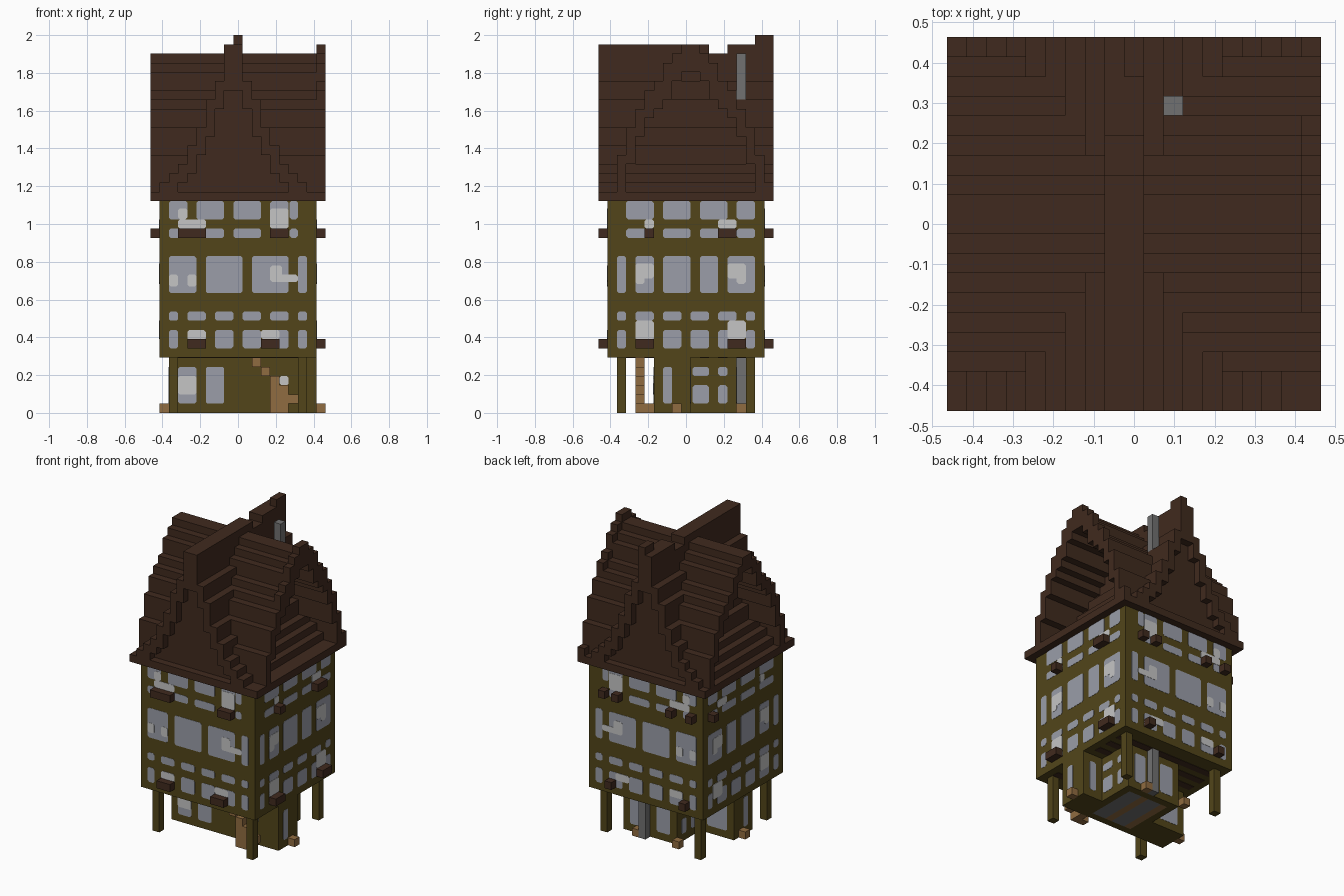
import bpy, bmesh
from mathutils import Vector

U = 2 / 41  # one block
cube = bpy.data.objects.get("Cube")
if cube:
    bpy.data.objects.remove(cube, do_unlink=True)


def material(name, r, g, b):
    m = bpy.data.materials.new(name)
    m.use_nodes = True
    m.diffuse_color = (r, g, b, 1)
    m.node_tree.nodes["Principled BSDF"].inputs["Base Color"].default_value = (r, g, b, 1)
    return m


OLIVE = material("olive timber", .085, .06, .01)
BROWN = material("dark roof wood", .051, .023, .013)
WOOD = material("light wood", .28, .15, .052)
GLASS = material("window glass", .325, .34, .395)
PALE = material("pale glass", .56, .56, .56)
STONE = material("grey stone", .165, .165, .165)


def world(x, y, z):
    return Vector(((x - 9.5) * U, (y - 9.5) * U, z * U))


def finish(name, bm, mat):
    bmesh.ops.recalc_face_normals(bm, faces=bm.faces)
    me = bpy.data.meshes.new(name)
    bm.to_mesh(me)
    bm.free()
    me.materials.append(mat)
    ob = bpy.data.objects.new(name, me)
    bpy.context.collection.objects.link(ob)


def prism(bm, base, offset):
    """Close a polygon and its shifted copy into a solid."""
    a = [bm.verts.new(p) for p in base]
    b = [bm.verts.new(p + offset) for p in base]
    bm.faces.new(a)
    bm.faces.new(b)
    for i in range(len(a)):
        j = (i + 1) % len(a)
        bm.faces.new((a[i], a[j], b[j], b[i]))


def blocks(name, mat, boxes):
    """Boxes as (x0, x1, y0, y1, z0, z1) in block units."""
    bm = bmesh.new()
    for x0, x1, y0, y1, z0, z1 in boxes:
        base = [world(x, y, z0) for x, y in ((x0, y0), (x1, y0), (x1, y1), (x0, y1))]
        prism(bm, base, Vector((0, 0, (z1 - z0) * U)))
    finish(name, bm, mat)


def panes(name, mat, axis, plane, sign, rects, thick=.0015, c=.2):
    """Thin plates with clipped corners on a wall; rects are (s0, s1, z0, z1)."""
    bm = bmesh.new()
    for s0, s1, z0, z1 in rects:
        outline = [(s0 + c, z0), (s1 - c, z0), (s1, z0 + c), (s1, z1 - c),
                   (s1 - c, z1), (s0 + c, z1), (s0, z1 - c), (s0, z0 + c)]
        if axis == "y":
            prism(bm, [world(s, plane, z) for s, z in outline], Vector((0, sign * thick, 0)))
        else:
            prism(bm, [world(plane, s, z) for s, z in outline], Vector((sign * thick, 0, 0)))
    finish(name, bm, mat)


def grid(columns, rows):
    return [(s0, s1, z0, z1) for z0, z1 in rows for s0, s1 in columns]


# Upper storeys, ground floor rooms, corner posts
blocks("upper_storeys", OLIVE, [(1, 18, 1, 18, 6, 23)])
FLOOR = .06
blocks("front_room", OLIVE, [(2, 18, 6, 10, FLOOR, 6)])
blocks("back_room", OLIVE, [(7, 15, 10, 15, FLOOR, 6)])
for sx, x in (("right", 2), ("left", 16)):
    for sy, y in (("front", 2), ("back", 16)):
        blocks(f"{sy}_{sx}_post", OLIVE, [(x, x + 1, y, y + 1, 0, 6)])

# Sill frame and floor boards seen from underneath
blocks("sill_frame", OLIVE, [(2, 8, 6, 10, 0, FLOOR), (14, 18, 6, 10, 0, FLOOR), (8, 14, 6, 7, 0, FLOOR),
                             (7, 8, 10, 15, 0, FLOOR), (14, 15, 10, 15, 0, FLOOR), (8, 14, 14, 15, 0, FLOOR)])
blocks("floor_boards", WOOD, [(x, x + 1, 7, 14, 0, FLOOR) for x in (8, 11)])
blocks("floor_slabs", STONE, [(x, x + 2, 7, 14, 0, FLOOR) for x in (9, 12)])
blocks("ceiling_beams", BROWN, [(2, 17, y, y + 1, 5.95, 6) for y in range(3, 17, 2)])

# Roof profiles: block heights from the ridge outwards
CROSS = [39, 38, 37, 35, 34, 33, 31, 28]
MAIN = [39, 36, 34, 31, 29, 27, 26, 25]


def shell(profile, centre):
    """Strips (s0, s1, z0, z1) of a stepped shell, mirrored about the ridge."""
    strips = []
    for i, top in enumerate(profile):
        outer = profile[i + 1] if i + 1 < len(profile) else 24
        for s in (centre + i, centre - 1 - i):
            strips.append((s, s + 1, outer - 1, top))
    return strips


blocks("eaves", BROWN, [(0, 19, 0, 19, 23, 24), (18, 19, 18, 19, 24, 25)])
blocks("cross_roof", BROWN, [(0, 19, *s) for s in shell(CROSS, 10)])
main = shell(MAIN, 9)
blocks("main_roof", BROWN, [(a, b, 0, 19, z0, z1) for a, b, z0, z1 in main])
blocks("main_roof_gable", BROWN, [(a, b, 1, 18, 23, z1 - .02) for a, b, z0, z1 in main])
blocks("roof_ridge", BROWN, [(8, 10, 0, 12, 39, 40), (8, 10, 14, 19, 39, 40), (9, 10, 17, 19, 40, 41)])
blocks("gable_rim", BROWN, [(18, 19, a, b, z1, z1 + 1) for a, b, z0, z1 in shell(CROSS[:5], 10)])

# Chimney running down the back
blocks("chimney", STONE, [(11, 12, 15, 16, 0, 39)])

# Outside stair and door steps
blocks("stair", WOOD, [(11, 12, 4, 5, 5, 6), (12, 13, 4, 5, 4, 5), (13, 14, 4, 5, 0, 4),
                       (14, 15, 4, 5, 0, 3), (15, 16, 4, 5, 1, 2), (14, 15, 5, 6, 0, 1)])
blocks("door_steps", WOOD, [(x, x + 1, y, y + 1, 0, 1)
                            for x, y in ((1, 8), (18, 8), (6, 15), (12, 15))])

# Window ledges
LOW, HIGH = 7, 19
blocks("front_ledges", BROWN, [(a, b, 0, 1, z, z + 1) for a, b, z in
                               ((4, 6, LOW), (12, 14, LOW), (3, 6, HIGH), (13, 15, HIGH))])
blocks("right_ledges", BROWN, [(18, 19, a, b, z, z + 1) for a, b, z in
                               ((4, 6, LOW), (14, 16, LOW), (5, 6, HIGH), (13, 15, HIGH))])
blocks("back_ledges", BROWN, [(a, a + 1, 18, 19, z, z + 1) for a, z in
                              ((3, LOW), (14, LOW), (2, HIGH), (5, HIGH), (13, HIGH), (15, HIGH))])
blocks("left_ledges", BROWN, [(0, 1, 16, 17, HIGH, HIGH + 1)])

# Upper windows: small panes, tall panes and top panes on each wall
SMALL = [(2, 3), (4, 6), (7, 9), (10, 12), (13, 15), (16, 17)]
LOWER_ROWS = [(7, 9), (10, 11)]
TALL_ROW = [(13, 17)]
TOP_ROWS = [(19, 20), (21, 23)]
front = (grid(SMALL, LOWER_ROWS) + grid([(2, 5), (6, 10), (11, 15), (16, 17)], TALL_ROW)
         + grid([(2, 4), (5, 8), (9, 12), (13, 15), (15.1, 16)], TOP_ROWS))
side = (grid(SMALL, LOWER_ROWS) + grid([(2, 3), (4, 6), (7, 10), (11, 13), (14, 17)], TALL_ROW)
        + grid([(3, 6), (7, 10), (11, 14), (15, 17)], TOP_ROWS))
front_pale = [(3, 6, 20, 21), (3, 4, 21, 22.2), (13, 15, 20, 22.2), (2, 3, 13.7, 15), (4, 5, 13.7, 15),
              (13, 14.3, 14.3, 16), (13, 16, 14.2, 15), (4, 6, 8, 9), (12, 14, 8, 9)]
side_pale = [(4, 6, 14.6, 16.2), (4, 5, 14, 15), (14, 16, 14.6, 16.2), (15, 16, 14, 15),
             (4, 6, 8, 10), (14, 16, 8, 10), (5, 6, 20, 21), (13, 15, 20, 21)]
for name, axis, plane, sign, glass, pale in (
        ("front", "y", 1, -1, front, front_pale), ("back", "y", 18, 1, front, front_pale),
        ("right", "x", 18, 1, side, side_pale), ("left", "x", 1, -1, side, side_pale)):
    panes(name + "_windows", GLASS, axis, plane, sign, glass)
    panes(name + "_pale_panes", PALE, axis, plane, sign, pale, .003)

# Ground floor windows
FULL = [(1, 5)]
SPLIT = [(1, 3), (4, 5)]
panes("front_room_windows", GLASS, "y", 6, -1, grid([(3, 5), (6, 8)], FULL))
panes("front_room_pale_panes", PALE, "y", 6, -1, [(3, 5, 2, 4), (14, 15, 3, 4)], .003)
panes("back_room_windows", GLASS, "y", 15, 1, grid([(8, 10), (12.3, 14)], FULL))
panes("front_room_back_windows", GLASS, "y", 10, 1, grid([(3, 6), (16, 17)], FULL))
for side_name, sign, room, rear in (("right", 1, 18, 15), ("left", -1, 2, 7)):
    panes(side_name + "_room_window", GLASS, "x", room, sign, grid([(7, 8)], FULL))
    panes(side_name + "_rear_windows", GLASS, "x", rear, sign, grid([(10.2, 12), (13, 14)], SPLIT))
